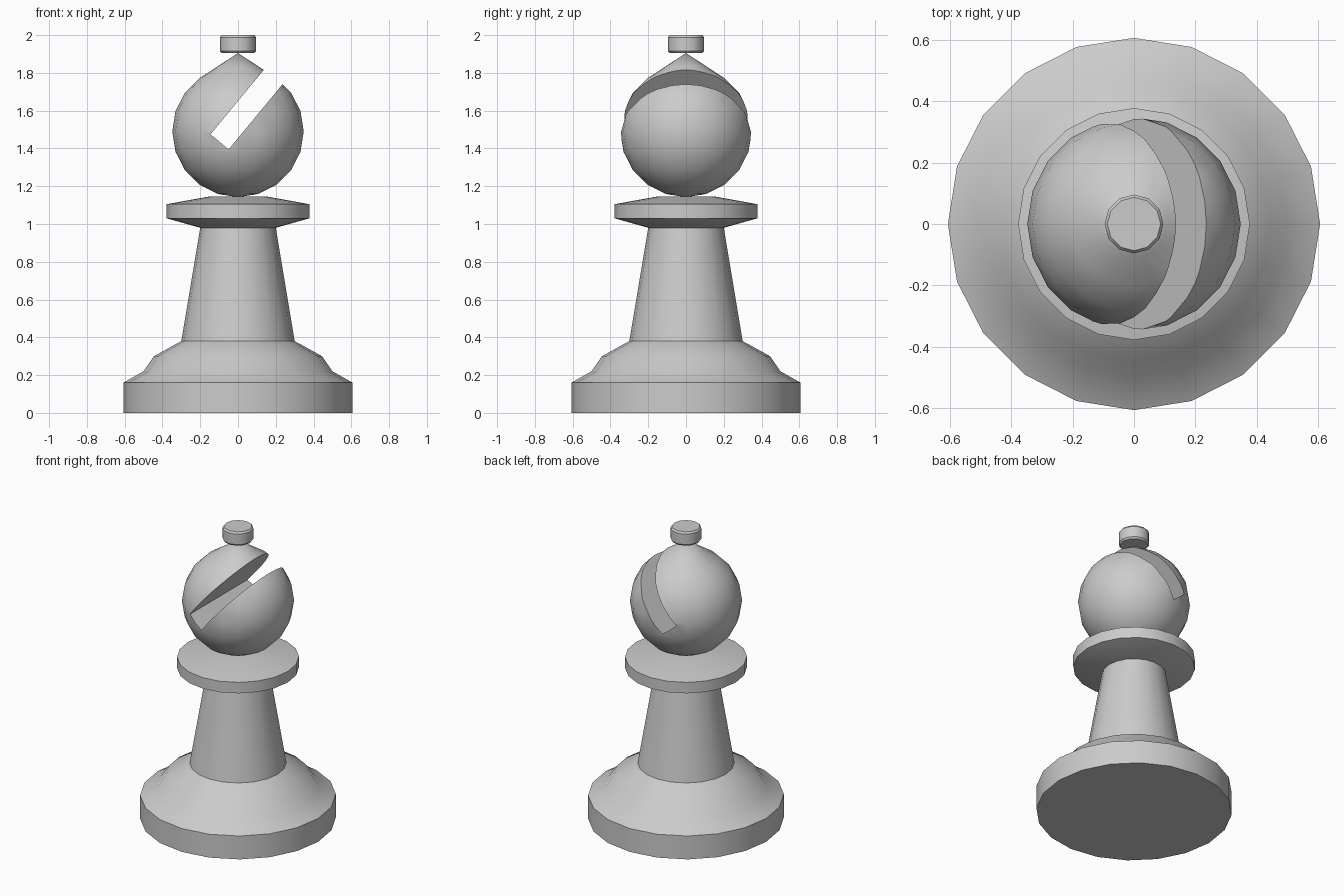
import bpy, bmesh, math
from mathutils import Matrix

if "Cube" in bpy.data.objects:
    bpy.data.objects.remove(bpy.data.objects["Cube"])

grey = bpy.data.materials.new("light_grey")
grey.diffuse_color = (0.6, 0.6, 0.6, 1)
grey.use_nodes = True
grey.node_tree.nodes["Principled BSDF"].inputs["Base Color"].default_value = grey.diffuse_color


def finish(ob, angle=35):
    bpy.ops.object.select_all(action='DESELECT')
    ob.select_set(True)
    bpy.context.view_layer.objects.active = ob
    bpy.ops.object.shade_smooth_by_angle(angle=math.radians(angle))


def add(name, bm):
    bmesh.ops.recalc_face_normals(bm, faces=bm.faces)
    me = bpy.data.meshes.new(name)
    bm.to_mesh(me)
    bm.free()
    me.materials.append(grey)
    ob = bpy.data.objects.new(name, me)
    bpy.context.collection.objects.link(ob)
    return ob


def lathe(name, profile, sides=20):
    """Turn a (radius, z) profile about z; a radius of 0 is a pole."""
    bm = bmesh.new()
    rings = []
    for r, z in profile:
        if r == 0:
            rings.append([bm.verts.new((0, 0, z))] * sides)
        else:
            rings.append([bm.verts.new((r * math.cos(a), r * math.sin(a), z))
                          for a in (math.tau * i / sides for i in range(sides))])
    for lo, hi in zip(rings, rings[1:]):
        for i in range(sides):
            j = (i + 1) % sides
            quad = list(dict.fromkeys((lo[i], lo[j], hi[j], hi[i])))
            bm.faces.new(quad)
    # flat caps on open ends
    if profile[0][0]:
        bm.faces.new(rings[0][::-1])
    if profile[-1][0]:
        bm.faces.new(rings[-1])
    return add(name, bm)


# Base, skirt and stem
finish(lathe("base_and_stem", [(0.607, 0), (0.607, 0.16), (0.5, 0.22), (0.445, 0.30),
                               (0.3, 0.38), (0.2, 0.98)]))

# Collar
finish(lathe("collar", [(0.2, 0.98), (0.378, 1.03), (0.378, 1.105), (0.15, 1.146)]))

# Head: a ball drawn up to a slight point
R, C = 0.348, 1.49
ball = [(R * math.cos(math.radians(t)), C + R * math.sin(math.radians(t)))
        for t in range(-72, 55, 18)]
head = lathe("head", [(0, C - R)] + ball + [(0.107, 1.835), (0, 1.905)])

# Slanted slot through the head
bm = bmesh.new()
bmesh.ops.create_cube(bm, size=1, matrix=Matrix.Translation((-0.0975, 0, 1.435))
                      @ Matrix.Rotation(math.radians(39.6), 4, 'Y')
                      @ Matrix.Translation((0, 0, 0.4))
                      @ Matrix.Diagonal((0.125, 1, 0.8, 1)))
cutter = add("slot_cutter", bm)
cutter.hide_render = True
mod = head.modifiers.new("slot", 'BOOLEAN')
mod.operation = 'DIFFERENCE'
mod.solver = 'EXACT'
mod.object = cutter
bpy.context.view_layer.objects.active = head
bpy.ops.object.modifier_apply(modifier=mod.name)
bpy.data.objects.remove(cutter)
finish(head)

# Knob on top
finish(lathe("top_knob", [(0.087, 1.905), (0.096, 1.916), (0.096, 1.988), (0.087, 2.0)], 12))
